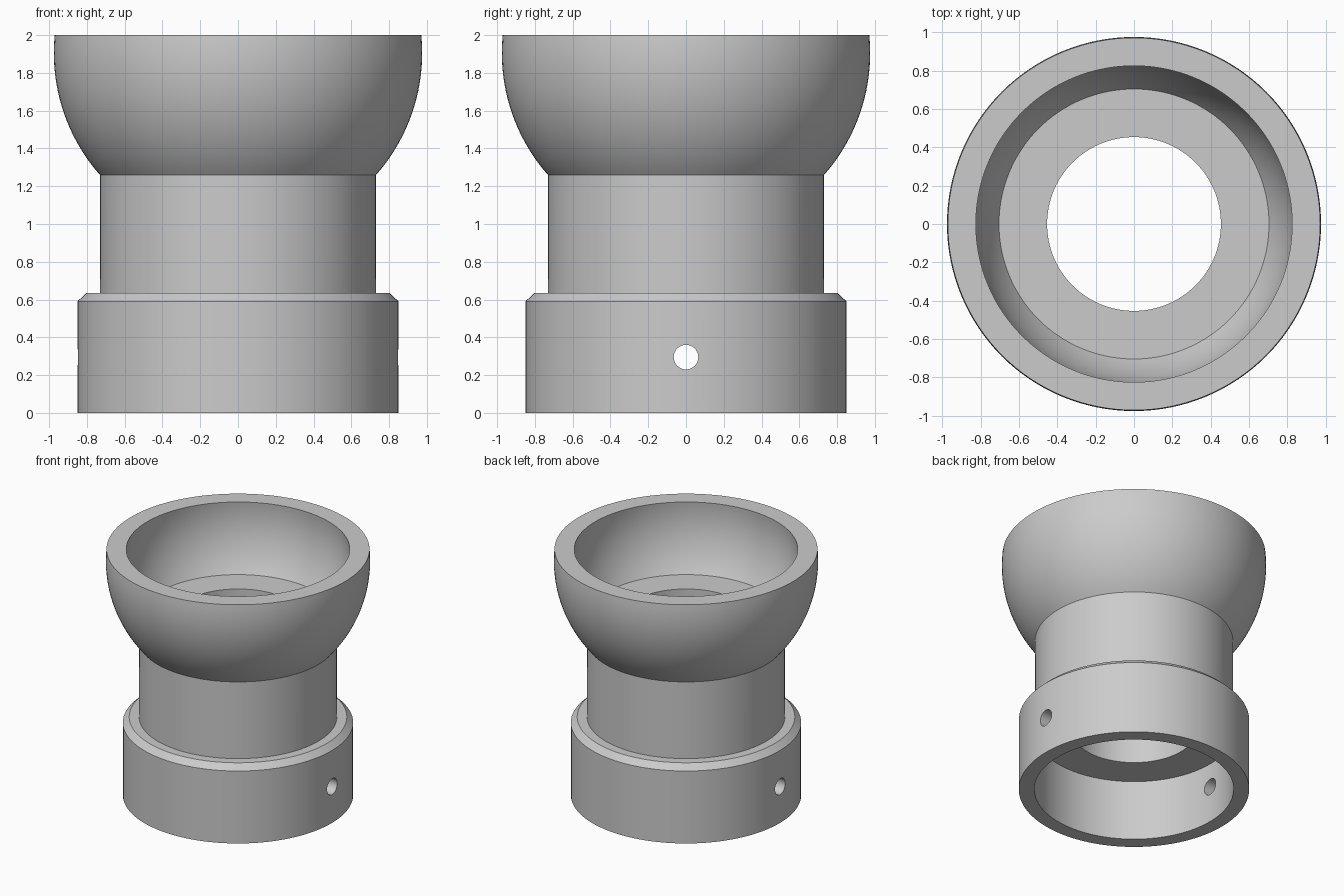
import bpy, bmesh, math

if "Cube" in bpy.data.objects:
    bpy.data.objects.remove(bpy.data.objects["Cube"])

SEG = 128
CZ = 1.905  # centre height of the spherical cup

grey = bpy.data.materials.new("plain grey")
grey.diffuse_color = (0.6, 0.6, 0.6, 1)
grey.use_nodes = True
grey.node_tree.nodes["Principled BSDF"].inputs["Base Color"].default_value = grey.diffuse_color


def arc(radius, z0, z1, n):
    """Points on the cup sphere between two heights."""
    a0, a1 = (math.asin((z - CZ) / radius) for z in (z0, z1))
    angles = [a0 + (a1 - a0) * i / n for i in range(n + 1)]
    return [(radius * math.cos(a), CZ + radius * math.sin(a)) for a in angles]


def revolve(name, profile):
    """Closed (radius, z) outline turned around the z axis."""
    bm = bmesh.new()
    rings = []
    for r, z in profile:
        rings.append([bm.verts.new((r * math.cos(2 * math.pi * i / SEG),
                                    r * math.sin(2 * math.pi * i / SEG), z))
                      for i in range(SEG)])
    for a, b in zip(rings, rings[1:] + rings[:1]):
        for i in range(SEG):
            j = (i + 1) % SEG
            bm.faces.new((a[i], a[j], b[j], b[i]))
    bmesh.ops.recalc_face_normals(bm, faces=bm.faces)
    mesh = bpy.data.meshes.new(name)
    bm.to_mesh(mesh)
    bm.free()
    obj = bpy.data.objects.new(name, mesh)
    bpy.context.collection.objects.link(obj)
    mesh.materials.append(grey)
    return obj


# Collar, neck and cup outside, then cup inside, bore and socket
outside = [(0.85, 0), (0.85, 0.59), (0.803, 0.635), (0.73, 0.635)]
outside += arc(0.975, 1.26, 2.0, 24)
inside = arc(0.83, 2.0, 1.465, 20)
inside += [(0.453, 1.465), (0.453, 0.49), (0.735, 0.49), (0.735, 0)]
body = revolve("cup_holder", outside + inside)

# Cross pin hole through both collar walls
bpy.ops.mesh.primitive_cylinder_add(vertices=48, radius=0.065, depth=2.4,
                                    location=(0, 0, 0.295),
                                    rotation=(0, math.pi / 2, 0))
cutter = bpy.context.object
cutter.name = "pin_hole_cutter"
cutter.data.materials.append(grey)
cutter.hide_render = True

mod = body.modifiers.new("pin hole", "BOOLEAN")
mod.operation = "DIFFERENCE"
mod.solver = "EXACT"
mod.object = cutter
bpy.ops.object.select_all(action="DESELECT")
body.select_set(True)
bpy.context.view_layer.objects.active = body
bpy.ops.object.modifier_apply(modifier=mod.name)
bpy.data.objects.remove(cutter)
bpy.ops.object.shade_smooth_by_angle(angle=math.radians(25))
